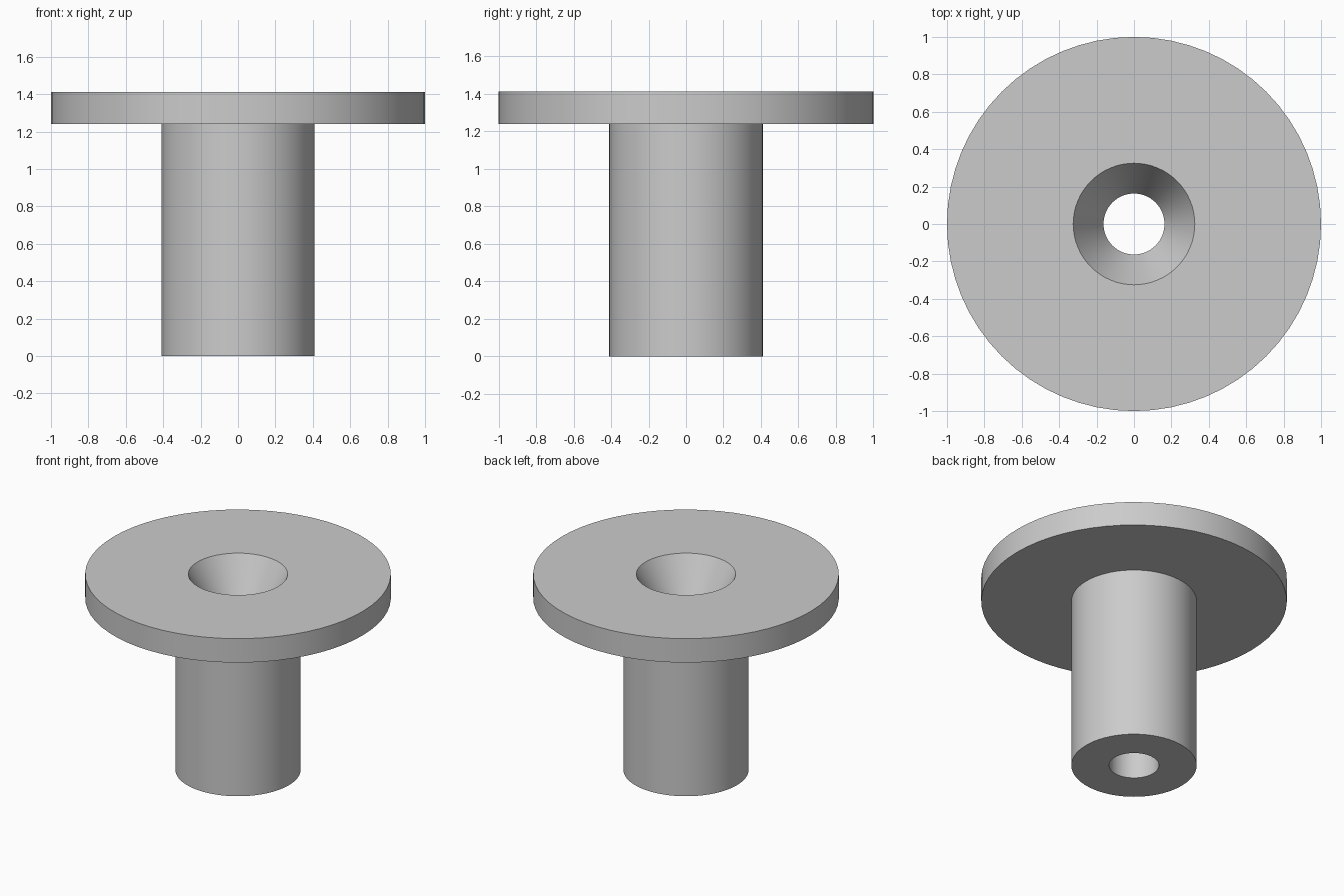
import bpy
import bmesh
import math

cube = bpy.data.objects.get("Cube")
if cube:
    bpy.data.objects.remove(cube, do_unlink=True)

SEGMENTS = 64

# Main dimensions
flange_r, stem_r = 1.0, 0.41
bore_r, sink_r = 0.163, 0.325
height, flange_z = 1.413, 1.24
sink_depth = 0.29

# Plain grey material
grey = bpy.data.materials.new("plain grey")
grey.use_nodes = True
colour = (0.6, 0.6, 0.6, 1.0)
grey.diffuse_color = colour
grey.node_tree.nodes["Principled BSDF"].inputs["Base Color"].default_value = colour


def lathe(name, profile, material):
    """Turn a closed (radius, z) profile around the z axis."""
    bm = bmesh.new()
    rings = []
    for r, z in profile:
        ring = []
        for i in range(SEGMENTS):
            a = math.tau * i / SEGMENTS
            ring.append(bm.verts.new((r * math.cos(a), r * math.sin(a), z)))
        rings.append(ring)
    for k, low in enumerate(rings):
        high = rings[(k + 1) % len(rings)]
        for i in range(SEGMENTS):
            j = (i + 1) % SEGMENTS
            bm.faces.new((low[i], low[j], high[j], high[i]))
    bmesh.ops.recalc_face_normals(bm, faces=bm.faces)
    mesh = bpy.data.meshes.new(name)
    bm.to_mesh(mesh)
    bm.free()
    mesh.materials.append(material)
    obj = bpy.data.objects.new(name, mesh)
    bpy.context.collection.objects.link(obj)
    bpy.ops.object.select_all(action="DESELECT")
    obj.select_set(True)
    bpy.context.view_layer.objects.active = obj
    bpy.ops.object.shade_smooth_by_angle(angle=math.radians(20))
    return obj


# Flanged sleeve: stem, flange, tapered mouth and straight bore
lathe("flanged_sleeve", [
    (bore_r, 0),
    (stem_r, 0),
    (stem_r, flange_z),
    (flange_r, flange_z),
    (flange_r, height),
    (sink_r, height),
    (bore_r, height - sink_depth),
], grey)
